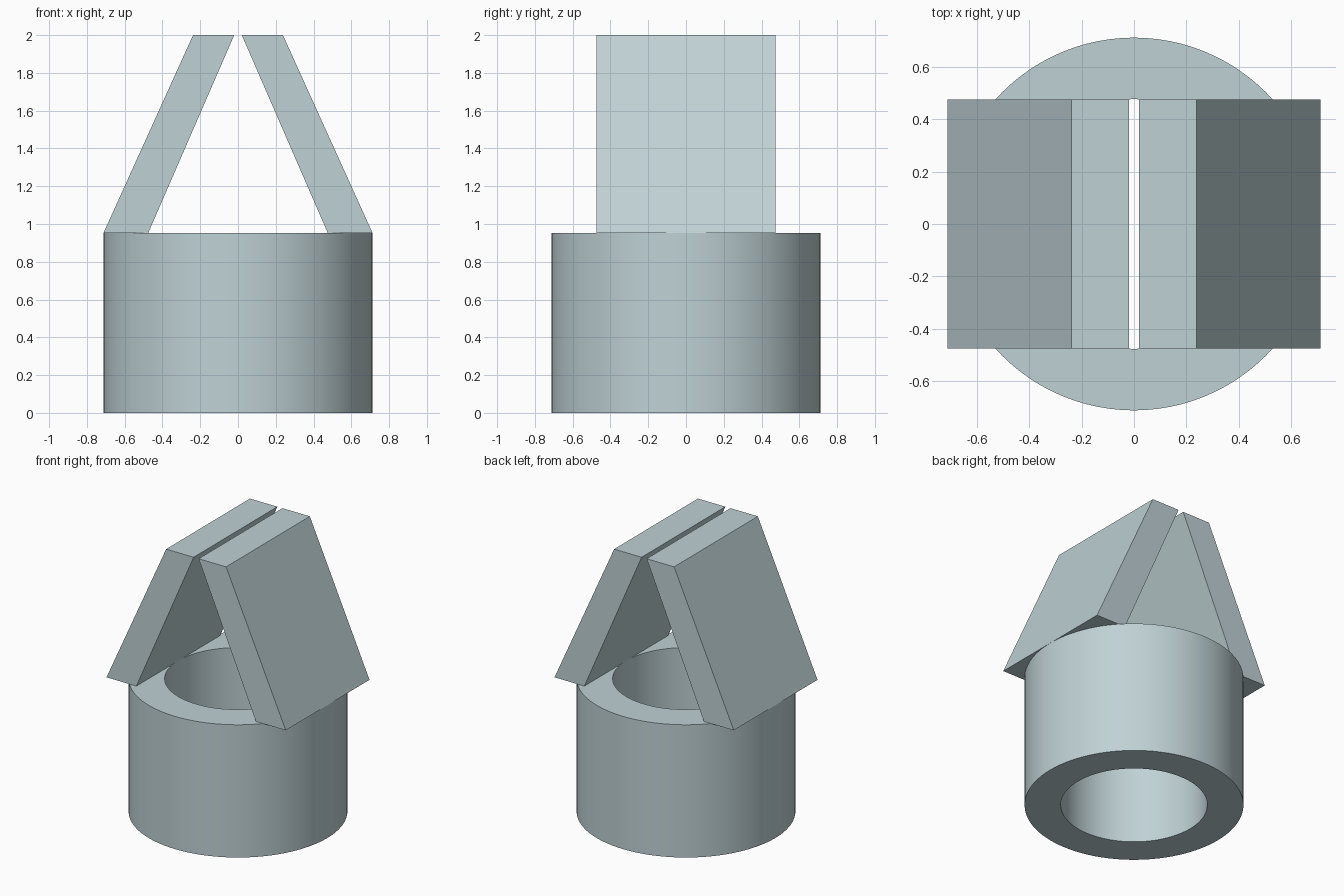
import bpy
import bmesh
import math

cube = bpy.data.objects.get("Cube")
if cube:
    bpy.data.objects.remove(cube, do_unlink=True)

# Single pale blue-grey material
COLOUR = (0.52, 0.64, 0.665, 1.0)
mat = bpy.data.materials.new("pale_blue_grey")
mat.use_nodes = True
mat.diffuse_color = COLOUR
mat.node_tree.nodes["Principled BSDF"].inputs["Base Color"].default_value = COLOUR

R_OUT, R_IN, HEIGHT = 0.712, 0.477, 0.953
SEGMENTS = 96


def make_object(name, bm):
    bmesh.ops.recalc_face_normals(bm, faces=bm.faces)
    mesh = bpy.data.meshes.new(name)
    bm.to_mesh(mesh)
    bm.free()
    mesh.materials.append(mat)
    obj = bpy.data.objects.new(name, mesh)
    bpy.context.collection.objects.link(obj)
    return obj


# Open tube base: rectangular wall section spun around z
bm = bmesh.new()
section = [(R_IN, 0), (R_OUT, 0), (R_OUT, HEIGHT), (R_IN, HEIGHT)]
verts = [bm.verts.new((x, 0, z)) for x, z in section]
edges = [bm.edges.new((verts[i], verts[(i + 1) % 4])) for i in range(4)]
bmesh.ops.spin(bm, geom=verts + edges, cent=(0, 0, 0), axis=(0, 0, 1),
               angle=math.tau, steps=SEGMENTS, use_duplicate=False)
bmesh.ops.remove_doubles(bm, verts=bm.verts, dist=0.0001)
tube = make_object("tube_base", bm)
bpy.context.view_layer.objects.active = tube
tube.select_set(True)
bpy.ops.object.shade_smooth_by_angle(angle=math.radians(30))


# Leaning roof slabs: slanted profile extruded along y
def roof_slab(name, side):
    bm = bmesh.new()
    profile = [(0.475, HEIGHT), (0.712, HEIGHT), (0.238, 2.0), (0.02, 2.0)]
    face = bm.faces.new([bm.verts.new((side * x, -0.475, z)) for x, z in profile])
    grown = bmesh.ops.extrude_face_region(bm, geom=[face])["geom"]
    moved = [v for v in grown if isinstance(v, bmesh.types.BMVert)]
    bmesh.ops.translate(bm, verts=moved, vec=(0, 0.95, 0))
    return make_object(name, bm)


roof_slab("left_roof_slab", 1)
roof_slab("right_roof_slab", -1)
